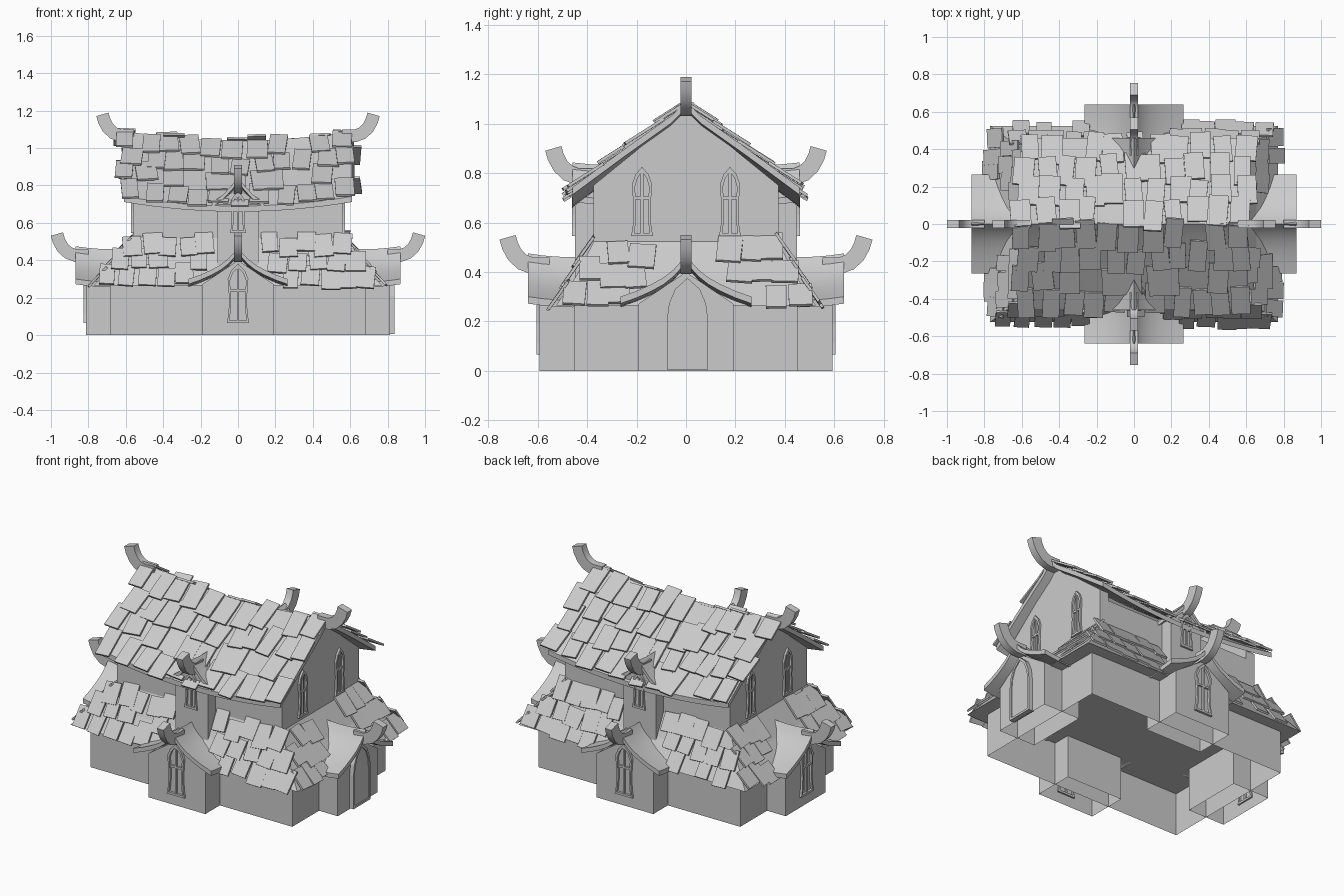
import bpy, bmesh, random
from math import pi, radians
from mathutils import Vector, Matrix

if "Cube" in bpy.data.objects:
    bpy.data.objects.remove(bpy.data.objects["Cube"])

random.seed(4)


def add(name, bm, turn=0.0, smooth=False):
    bmesh.ops.recalc_face_normals(bm, faces=bm.faces)
    bm.transform(Matrix.Rotation(turn, 4, 'Z'))
    me = bpy.data.meshes.new(name)
    bm.to_mesh(me)
    bm.free()
    ob = bpy.data.objects.new(name, me)
    bpy.context.collection.objects.link(ob)
    if smooth:
        bpy.ops.object.select_all(action='DESELECT')
        ob.select_set(True)
        bpy.context.view_layer.objects.active = ob
        bpy.ops.object.shade_smooth_by_angle(angle=radians(30))
    return ob


def loft(bm, loops, caps=True):
    """Skin a row of closed loops."""
    rings = [[bm.verts.new(p) for p in loop] for loop in loops]
    n = len(rings[0])
    for a, b in zip(rings, rings[1:]):
        for i in range(n):
            j = (i + 1) % n
            bm.faces.new((a[i], a[j], b[j], b[i]))
    if caps:
        bm.faces.new(rings[0])
        bm.faces.new(rings[-1])
    return rings


def gable_walls(name, x0, x1, half, base, eave, peak, turn=0.0):
    """House-shaped prism along x, open underneath."""
    prof = [(-half, base), (half, base), (half, eave), (0, peak), (-half, eave)]
    bm = bmesh.new()
    loft(bm, [[(x, y, z) for y, z in prof] for x in (x0, x1)])
    low = [f for f in bm.faces if all(abs(v.co.z - base) < 1e-5 for v in f.verts)]
    bmesh.ops.delete(bm, geom=low, context='FACES_ONLY')
    add(name, bm, turn)


def gable_roof(name, prof, stations, thick, turn=0.0):
    """Thick gable shell; stations are (x, lift) along the ridge."""
    top = [(-y, z) for y, z in reversed(prof[1:])] + prof
    bm = bmesh.new()
    rings = loft(bm, [[(x, y, z + dz) for y, z in top] +
                      [(x, y, z + dz - thick) for y, z in reversed(top)]
                      for x, dz in stations], caps=False)
    n = len(top)
    for r in (rings[0], rings[-1]):
        for i in range(n - 1):
            bm.faces.new((r[i], r[i + 1], r[2 * n - 2 - i], r[2 * n - 1 - i]))
    add(name, bm, turn, True)


def horn(name, x, z, turn):
    """Upswept ridge hook."""
    path = [Vector(p) for p in [(-.07, 0), (0, 0), (.04, .015), (.07, .043), (.09, .08), (.1, .115)]]
    loops = []
    for i, p in enumerate(path):
        t = (path[min(i + 1, 5)] - path[max(i - 1, 0)]).normalized() * .034
        a, b = p + Vector((-t.y, t.x)), p - Vector((-t.y, t.x))
        loops.append([(x + q.x, y, z + q.y) for q, y in ((a, -.022), (a, .022), (b, .022), (b, -.022))])
    bm = bmesh.new()
    loft(bm, loops)
    add(name, bm, turn, True)


def box(bm, center, size, rot=Matrix.Identity(4)):
    bmesh.ops.create_cube(bm, size=1, matrix=Matrix.Translation(center) @ rot @ Matrix.Diagonal((*size, 1)))


WINDOW = [(1, 0), (.85, .15), (.78, .4), (.92, .75), (.6, .89), (0, 1)]
DOOR = [(1, 0), (1, .55), (.9, .72), (.6, .88), (0, 1)]


def opening(name, shape, x, y, z, w, h, out, turn, door=False):
    """Pointed frame on a wall facing local +x, with bars or a door leaf."""
    full = shape + [(-a, b) for a, b in reversed(shape[:-1])]
    outer = [(a * w, b * h) for a, b in full]
    f = .013
    inner = [(a * (w - f), f + b * (h - 2.4 * f)) for a, b in full]
    bm = bmesh.new()
    loops = [[(d, y + a, z + b) for a, b in pts] for pts, d in
             ((outer, x - .01), (outer, x + out), (inner, x + out), (inner, x - .01))]
    loft(bm, loops + [loops[0]], caps=False)
    bmesh.ops.remove_doubles(bm, verts=bm.verts, dist=1e-5)
    if door:
        loft(bm, [[(d, y + a, z + b) for a, b in inner] for d in (x - .01, x + out - .006)])
    else:
        box(bm, (x, y, z + h * .5), (out * 1.6, .011, h * .93))
        box(bm, (x, y, z + h * .55), (out * 1.5, w * 1.6, .012))
    add(name, bm, turn)


def shingle(bm, low, along, down, width, length):
    """One tile whose lower edge sits at 'low'."""
    n = along.cross(down).normalized()
    if n.z < 0:
        n = -n
    across = down.cross(n)
    m = Matrix((across, down, n)).transposed().to_4x4()
    rot = m @ Matrix.Rotation(random.uniform(-.1, .1), 4, 'Z') @ Matrix.Rotation(radians(5), 4, 'X')
    box(bm, low - down * length / 2 + n * .014, (width, length, .012), rot)


# Ground floor walls and skirt roof
bm = bmesh.new()
loft(bm, [[(sx * .685, sy * .452, z) for sx, sy in ((-1, -1), (1, -1), (1, 1), (-1, 1))]
          for z in (0, .29)], caps=False)
add("ground_floor_walls", bm)
bm = bmesh.new()
loft(bm, [[(sx * a, sy * b, z) for sx, sy in ((-1, -1), (1, -1), (1, 1), (-1, 1))]
          for a, b, z in ((.77, .525, .265), (.655, .44, .39), (.555, .37, .53))])
add("skirt_roof", bm)

# Upper floor walls, with taller gable ends under the raised roof ends
gable_walls("upper_walls", -.53, .53, .375, .4, .70, .96)
for i in (0, 1):
    gable_walls("gable_end", .5, .56, .375, .4, .75, 1.055, i * pi)

# Saddle-backed main roof
MAIN = [(0, 1.04), (.06, .98), (.25, .845), (.46, .69)]


def sag(x):
    return .05 * (x / .6) ** 2


gable_roof("main_roof", MAIN, [(x * .0763, sag(x * .0763)) for x in range(-8, 9)], .03)

# Four ground floor bays and two dormers
BAY = [(0, .46), (.02, .428), (.05, .395), (.09, .363), (.14, .335), (.2, .308), (.265, .285)]
DORMER = [(0, .835), (.03, .797), (.08, .742), (.14, .70)]
for k in range(4):
    turn = k * pi / 2
    wall, edge, tip = ((.812, .868, .868), (.592, .64, .622))[k % 2]
    gable_walls("bay_walls", wall - .25, wall, .193, 0, .27, .40, turn)
    gable_roof("bay_roof", BAY, [(edge - .3 + .06 * i, .015 * ((i - 2) / 3) ** 2) for i in range(6)], .028, turn)
    horn("bay_horn", tip, .425, turn)
    if k == 0:
        opening("door", DOOR, wall, .006, .005, .083, .37, .026, turn, True)
    else:
        opening("bay_window", WINDOW, wall, 0, .065, .06, .315, .014, turn)
    if k % 2:
        gable_walls("dormer_walls", .2, .45, .11, .33, .70, .79, turn)
        gable_roof("dormer_roof", DORMER, [(.18, 0), (.28, 0), (.38, 0), (.46, .008)], .025, turn)
        horn("dormer_horn", .437, .785, turn)
        opening("dormer_window", WINDOW, .45, 0, .545, .043, .22, .012, turn)
    else:
        horn("ridge_horn", .625, 1.065, turn)
        for y in (-.178, .178):
            opening("gable_window", WINDOW, .56, y, .545, .044, .28, .012, turn)

# Main roof shingles, laid in overlapping rows on both slopes
bm = bmesh.new()
for side in (-1, 1):
    down = Vector((0, side * .46, -.35)).normalized()
    for row, y in enumerate((.125, .24, .355, .475)):
        for i in range(11):
            if random.random() < .1:
                continue
            x = -.575 + i * .115 + random.uniform(-.02, .02) + (row % 2) * .03 - .015
            yy = y + random.uniform(-.02, .015)
            z = 1.03 - yy * .742 + sag(x)
            shingle(bm, Vector((x, side * yy, z)), Vector((1, 0, 0)), down,
                    random.uniform(.085, .115), random.uniform(.15, .19))
add("main_roof_shingles", bm)

# Skirt roof shingles on four slopes, leaving room for the bays
bm = bmesh.new()
for k in range(4):
    rot = Matrix.Rotation(k * pi / 2, 3, 'Z')
    low, mid, top, wide, narrow = ((.77, .655, .555, .525, .37), (.525, .44, .37, .77, .555))[k % 2]
    for t, gap in ((.42, .13), (.72, .17), (1.06, .24)):
        reach = narrow + (wide - narrow) * t - .04
        count = int((reach - gap) / .1 + .5)
        for s in (-1, 1):
            for i in range(count):
                if random.random() < .12:
                    continue
                tt = t + random.uniform(-.08, .06)
                y = s * (gap + (i + .5) * (reach - gap) / count + random.uniform(-.012, .012))
                x = top + (low - top) * tt
                z = .53 - .265 * tt
                down = Vector((low - top, 0, -.265)).normalized()
                shingle(bm, rot @ Vector((x, y, z)), rot @ Vector((0, 1, 0)), rot @ down,
                        random.uniform(.08, .11), random.uniform(.11, .145))
add("skirt_roof_shingles", bm)
